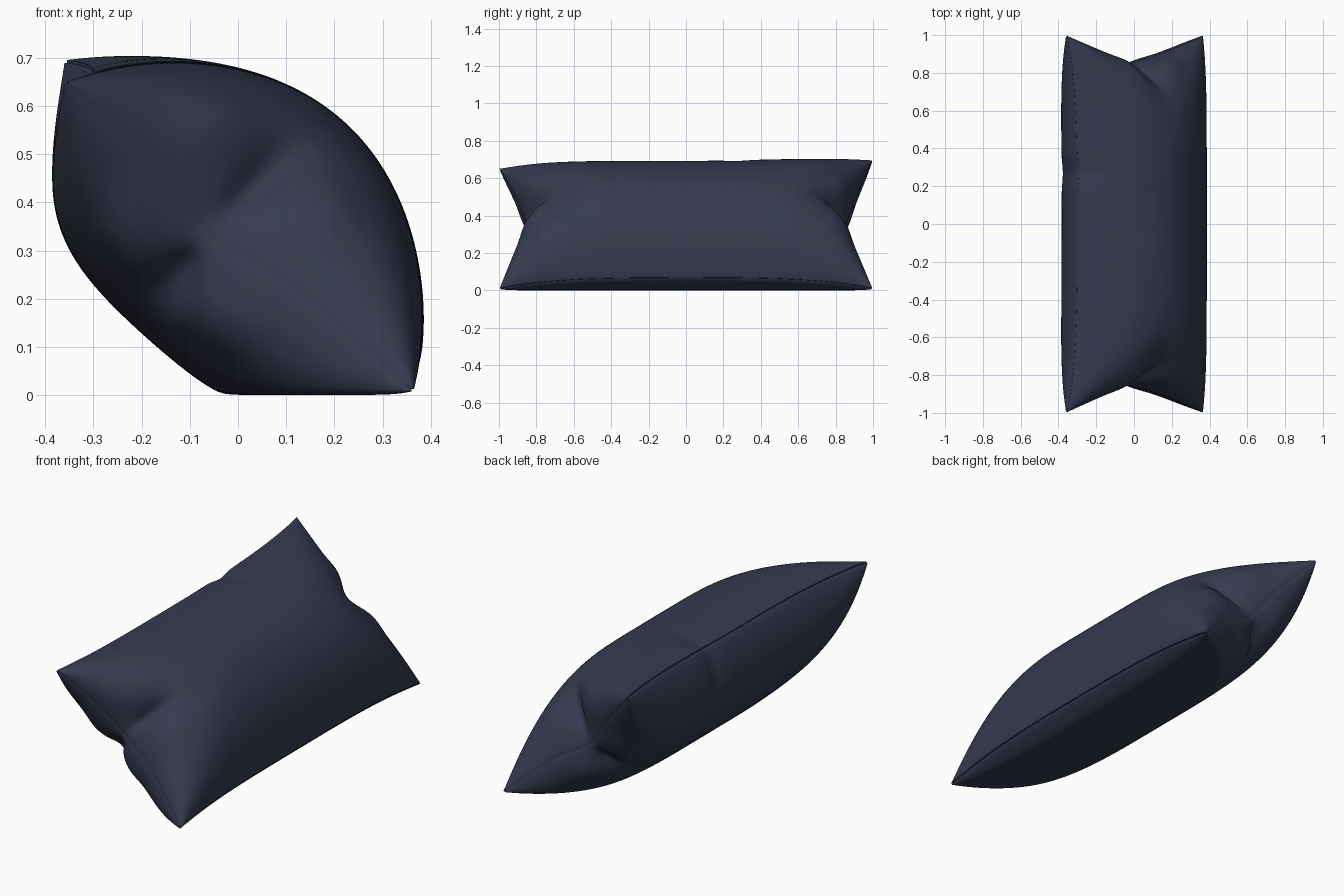
import bpy, bmesh, math

if "Cube" in bpy.data.objects:
    bpy.data.objects.remove(bpy.data.objects["Cube"])

NU, NV = 90, 160
A = (0.747, -0.664)      # across the pillow, along the seam plane
N = (0.664, 0.747)       # out of the upper panel
LIP = 0.004              # half width of the stitched seam groove


def bell(x, w):
    return math.exp(-(x / w) ** 2)


def point(u, b, upper, rim):
    q = abs(b)
    # end seam is a soft V: corners reach out, tucked in at c
    c = (-0.11 if b < 0 else -0.06) * q * q
    k = (u - c) / (1 - c if u > c else 1 + c)
    edge = 0.842 + 0.154 * math.sqrt(k * k + 0.004) ** 1.05
    y = edge * b
    # cross-section dome and taper towards the ends, fuller at the corners
    if upper:
        h = 0.32 * max(0, 1 - u * u) ** (0.88 - 0.22 * q ** 3)
    else:
        h = -0.28 * max(0, 1 - u ** 4) ** (0.62 - 0.04 * q ** 3)
    h *= max(0, 1 - q ** 5) ** (0.55 - 0.08 * u * u)
    # pinched crease crossing each end seam
    h *= 1 - 0.45 * bell(u - c, 0.08) * bell(q - 0.97, 0.08)
    # puffed cushions either side of the crease
    puff = (bell(u - c - 0.28, 0.17) + bell(u - c + 0.28, 0.17)) * bell(q - 0.95, 0.08)
    h *= 1 + 0.1 * puff
    y += math.copysign(0.012, b) * puff * min(1, abs(h) / 0.12)
    # small pucker along one long seam
    dent = bell(u + 1, 0.2) * bell(y - 0.27, 0.06)
    h *= 1 - 0.12 * dent
    # long seams bow inwards and up in the middle, end seams dip at the tuck
    s = u * (0.452 + 0.03 * q ** 4 - 0.012 * dent)
    t = h + 0.05 * u * u * (1 - q ** 3) - 0.04 * bell(u - c, 0.3) * q ** 8
    # stitched seam groove between the panels
    if rim:
        s *= 1 - LIP / 0.46 * abs(u) ** 20
        y *= 1 - LIP * q ** 20
    else:
        t += LIP if upper else -LIP
    x = s * A[0] + t * N[0]
    z = 0.328 + s * A[1] + t * N[1]
    # one top corner sits slightly higher
    if y > 0 and u < 0:
        z += 0.045 * y ** 1.5 * u * u
    # flattened where it rests on the floor
    z = 0.5 * (z + math.sqrt(z * z + 0.0001))
    return x, y, z


# two panels joined along a common seam
bm = bmesh.new()
for upper in (True, False):
    grid = []
    for i in range(NU + 1):
        u = math.sin(math.pi / 2 * (2 * i / NU - 1))
        row = []
        for j in range(NV + 1):
            b = math.sin(math.pi / 2 * (2 * j / NV - 1))
            rim = i in (0, NU) or j in (0, NV)
            row.append(bm.verts.new(point(u, b, upper, rim)))
        grid.append(row)
    for i in range(NU):
        for j in range(NV):
            f = [grid[i][j], grid[i + 1][j], grid[i + 1][j + 1], grid[i][j + 1]]
            bm.faces.new(f if upper else f[::-1])
bmesh.ops.remove_doubles(bm, verts=bm.verts, dist=0.00002)
bmesh.ops.recalc_face_normals(bm, faces=bm.faces)

# stand on the floor, centred
low = min(v.co.z for v in bm.verts)
mid = (min(v.co.x for v in bm.verts) + max(v.co.x for v in bm.verts)) / 2
for v in bm.verts:
    v.co.z -= low
    v.co.x -= mid

mesh = bpy.data.meshes.new("pillow")
bm.to_mesh(mesh)
bm.free()
pillow = bpy.data.objects.new("pillow", mesh)
bpy.context.collection.objects.link(pillow)

navy = bpy.data.materials.new("dark navy fabric")
navy.diffuse_color = (0.036, 0.043, 0.077, 1)
navy.use_nodes = True
navy.node_tree.nodes["Principled BSDF"].inputs["Base Color"].default_value = navy.diffuse_color
mesh.materials.append(navy)

bpy.context.view_layer.objects.active = pillow
pillow.select_set(True)
bpy.ops.object.shade_smooth_by_angle(angle=math.radians(50))
